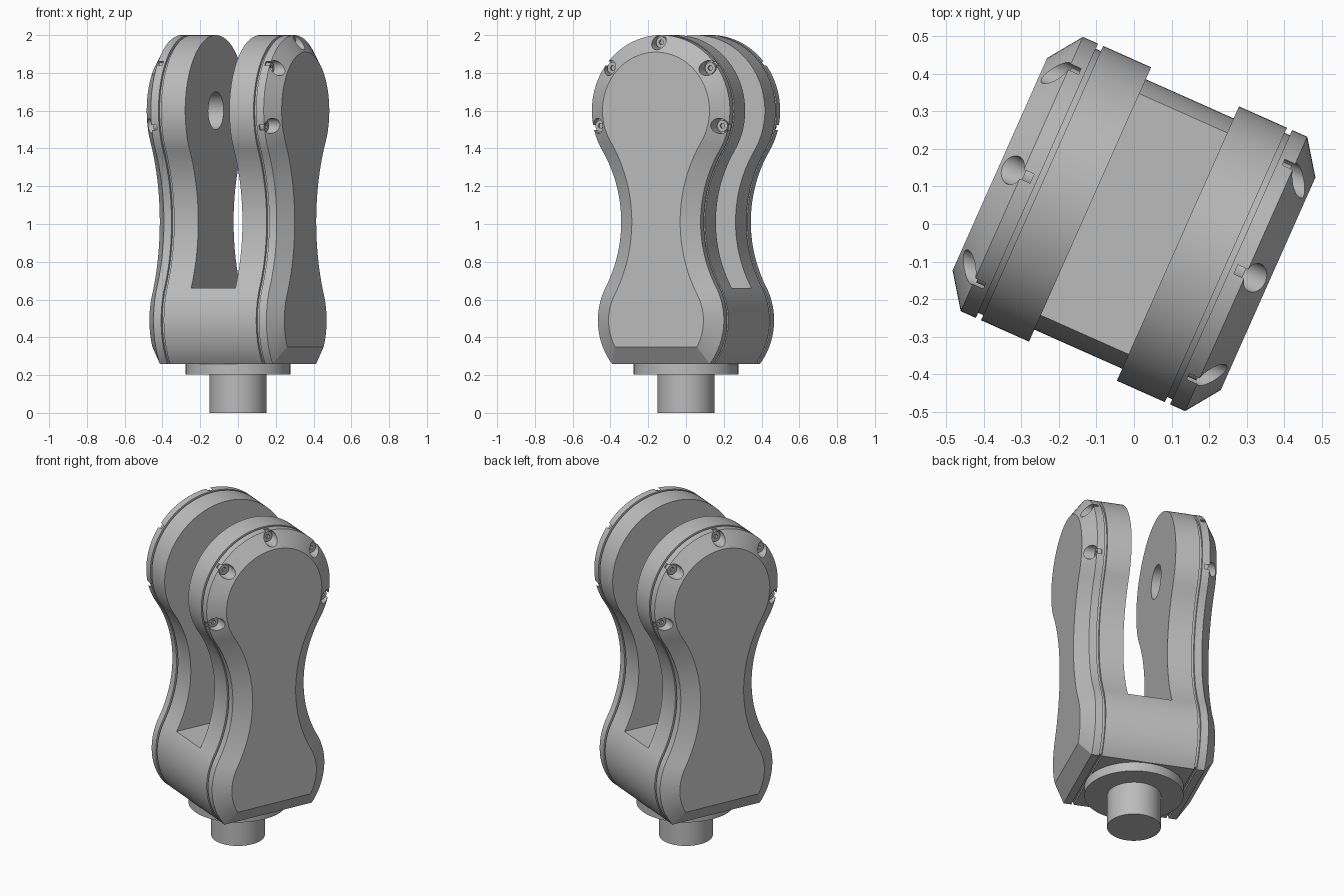
import bpy
import bmesh
from math import sin, cos, asin, atan2, radians, pi
from mathutils import Matrix, Vector

cube = bpy.data.objects.get("Cube")
if cube:
    bpy.data.objects.remove(cube, do_unlink=True)

TURN = radians(-24)
HEAD_Z, FOOT_Z = 1.6, 0.49      # centres of the round head and foot
WAIST_Y, WAIST_Z = 0.937, 1.011  # centre of the hollow waist arc

steel = bpy.data.materials.new("grey_metal")
steel.use_nodes = True
grey = (0.5, 0.5, 0.5, 1)
steel.diffuse_color = grey
steel.node_tree.nodes["Principled BSDF"].inputs["Base Color"].default_value = grey


def arc(cy, cz, r, a, b, n):
    return [(cy + r * cos(a + (b - a) * i / n), cz + r * sin(a + (b - a) * i / n))
            for i in range(n + 1)]


def outline(inset):
    """Hourglass side profile, offset inward by inset."""
    foot, head, waist = 0.365 - inset, 0.4 - inset, 0.707 + inset
    low = atan2(WAIST_Z - FOOT_Z, WAIST_Y)
    high = atan2(WAIST_Z - HEAD_Z, WAIST_Y)
    start = asin((0.26 + inset - FOOT_Z) / foot)
    half = arc(0, FOOT_Z, foot, start, low, 20)
    half += arc(WAIST_Y, WAIST_Z, waist, pi + low, pi + high, 24)[1:]
    half += arc(0, HEAD_Z, head, high, pi / 2, 36)[1:]
    return half + [(-y, z) for y, z in reversed(half[:-1])]


def finish(bm, name):
    bmesh.ops.recalc_face_normals(bm, faces=bm.faces)
    mesh = bpy.data.meshes.new(name)
    bm.to_mesh(mesh)
    bm.free()
    mesh.materials.append(steel)
    obj = bpy.data.objects.new(name, mesh)
    bpy.context.collection.objects.link(obj)
    return obj


def loft(name, sections):
    """Join hourglass outlines given as (x, inset) pairs."""
    bm = bmesh.new()
    rings = [[bm.verts.new((x, y, z)) for y, z in outline(d)] for x, d in sections]
    n = len(rings[0])
    for a, b in zip(rings, rings[1:]):
        for i in range(n):
            j = (i + 1) % n
            bm.faces.new((a[i], a[j], b[j], b[i]))
    bm.faces.new(rings[0])
    bm.faces.new(rings[-1])
    return finish(bm, name)


def rods(name, centres, radius, length, axis="X", sides=32):
    """Equal cylinders along one axis, as a single object."""
    bm = bmesh.new()
    spin = Matrix.Rotation(pi / 2, 4, "Y") if axis == "X" else Matrix()
    for c in centres:
        bmesh.ops.create_cone(bm, cap_ends=True, segments=sides, radius1=radius,
                              radius2=radius, depth=length,
                              matrix=Matrix.Translation(Vector(c)) @ spin)
    return finish(bm, name)


def cut(obj, *cutters):
    for c in cutters:
        mod = obj.modifiers.new("cut", "BOOLEAN")
        mod.operation = "DIFFERENCE"
        mod.solver = "EXACT"
        mod.object = c
    bpy.context.view_layer.update()
    graph = bpy.context.evaluated_depsgraph_get()
    mesh = bpy.data.meshes.new_from_object(obj.evaluated_get(graph))
    obj.modifiers.clear()
    obj.data = mesh
    for c in cutters:
        bpy.data.objects.remove(c, do_unlink=True)


# Forked body with a shallow groove step at each side
half = [(0.268, 0), (0.268, 0.015), (0.285, 0.015)]
body = loft("forked_body", [(-x, d) for x, d in reversed(half)] + half)

# Slot between the arms and the blind pivot holes
bm = bmesh.new()
bmesh.ops.create_cube(bm, size=1, matrix=Matrix.Translation((0, 0, 1.46))
                      @ Matrix.Diagonal((0.256, 1.2, 1.6, 1)))
slot = finish(bm, "slot_cutter")
pivot = rods("pivot_cutter", [(0, 0, HEAD_Z)], 0.1, 0.5, sides=48)
cut(body, slot, pivot)
parts = [(body, TURN)]

# Chamfered side covers with five recessed bolts each
angles = [pi / 2 + k * 2 * pi / 7 for k in range(-2, 3)]


def bolt_spots(x):
    return [(x, 0.362 * cos(a), HEAD_Z + 0.362 * sin(a)) for a in angles]


for side, turn in (("left", TURN), ("right", TURN + pi)):
    cover = loft(side + "_cover", [(0.283, 0), (0.327, 0), (0.391, 0.09)])
    cut(cover, rods("pocket_cutter", bolt_spots(0.397), 0.04, 0.2))
    bolts = rods(side + "_bolts", bolt_spots(0.306), 0.03, 0.03)
    cut(bolts, rods("socket_cutter", bolt_spots(0.32), 0.014, 0.026, sides=6))
    parts += [(cover, turn), (bolts, turn)]

# Flange and mounting shaft
parts.append((rods("flange", [(0, 0, 0.2325)], 0.277, 0.057, "Z", 64), TURN))
parts.append((rods("shaft", [(0, 0, 0.105)], 0.15, 0.21, "Z", 64), TURN))

# Turn into place and smooth the curved walls
bpy.ops.object.select_all(action="DESELECT")
for obj, turn in parts:
    obj.rotation_euler.z = turn
    obj.select_set(True)
    bpy.context.view_layer.objects.active = obj
bpy.ops.object.shade_smooth_by_angle(angle=radians(25))
